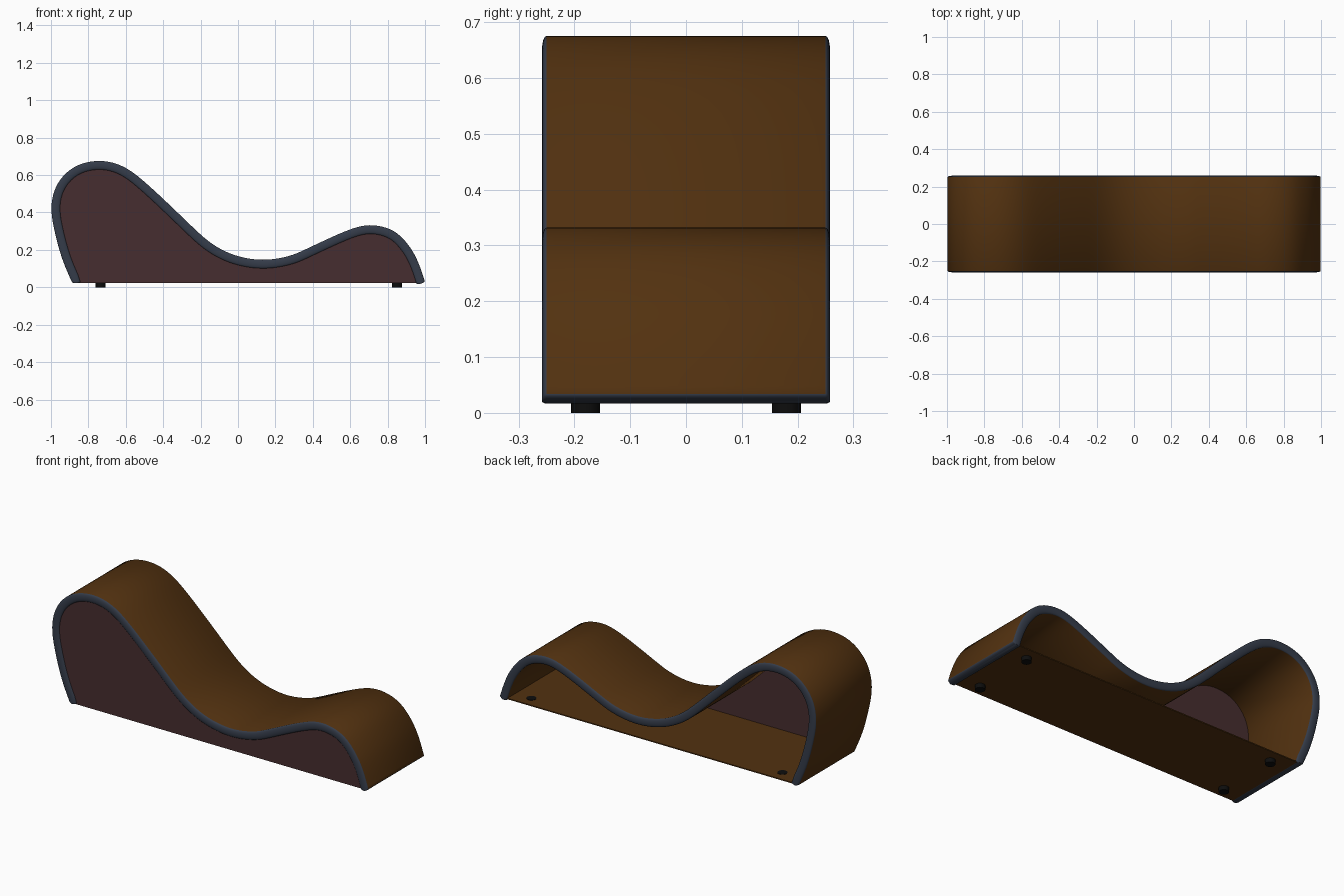
import bpy, bmesh, math
from mathutils import Vector

if "Cube" in bpy.data.objects:
    bpy.data.objects.remove(bpy.data.objects["Cube"])


def material(name, rgb):
    m = bpy.data.materials.new(name)
    m.diffuse_color = (*rgb, 1)
    m.use_nodes = True
    m.node_tree.nodes["Principled BSDF"].inputs["Base Color"].default_value = m.diffuse_color
    return m


BROWN = material("brown leather", (0.085, 0.031, 0.005))
SLATE = material("slate trim", (0.035, 0.045, 0.068))
MAROON = material("maroon panel", (0.062, 0.027, 0.029))
BLACK = material("black feet", (0.004, 0.004, 0.004))

HALF, THICK, BULGE, FLOOR = 0.25, 0.046, 0.008, 0.024

# outer silhouette of the wave, left foot to right foot (x, z)
KEYS = [(-0.889, 0.03), (-0.938, 0.145), (-0.976, 0.28), (-1.0, 0.425), (-0.968, 0.553),
        (-0.874, 0.647), (-0.74, 0.678), (-0.607, 0.645), (-0.473, 0.541), (-0.286, 0.364),
        (-0.152, 0.24), (-0.02, 0.171), (0.131, 0.145), (0.275, 0.167), (0.38, 0.212),
        (0.57, 0.299), (0.703, 0.335), (0.837, 0.302), (0.925, 0.208), (0.97, 0.118),
        (0.998, 0.034)]


def spline(keys, steps=6):
    k = [Vector(p) for p in keys]
    k = [2 * k[0] - k[1]] + k + [2 * k[-1] - k[-2]]
    out = []
    for a, b, c, d in zip(k, k[1:], k[2:], k[3:]):
        for i in range(steps):
            t = i / steps
            out.append(0.5 * (2 * b + (c - a) * t + (2 * a - 5 * b + 4 * c - d) * t * t
                              + (3 * b - a - 3 * c + d) * t ** 3))
    out.append(k[-2])
    for _ in range(6):  # relax small wobbles
        out = [out[0]] + [(p + 2 * q + r) / 4 for p, q, r in zip(out, out[1:], out[2:])] + [out[-1]]
    return out


def finish(name, bm, mats, smooth=None):
    bmesh.ops.recalc_face_normals(bm, faces=bm.faces)
    me = bpy.data.meshes.new(name)
    bm.to_mesh(me)
    bm.free()
    for m in mats:
        me.materials.append(m)
    ob = bpy.data.objects.new(name, me)
    bpy.context.collection.objects.link(ob)
    if smooth:
        bpy.context.view_layer.objects.active = ob
        ob.select_set(True)
        bpy.ops.object.shade_smooth_by_angle(angle=math.radians(smooth))
        ob.select_set(False)
    return ob


outer = spline(KEYS)
n = len(outer)
tangents = [(outer[min(i + 1, n - 1)] - outer[max(i - 1, 0)]).normalized() for i in range(n)]
tangents[0] = Vector((0, 1))  # left foot is cut level
inward = [Vector((t.y, -t.x)) for t in tangents]
middle = [p + q * THICK / 2 for p, q in zip(outer, inward)]

# stations: (centre, inward direction, thickness scale), with rounded foot ends
stations = list(zip(middle, inward, [1] * n))
angles = [math.radians(a) for a in (25, 50, 72)]
head = [(middle[0] - tangents[0] * BULGE * math.sin(a), inward[0], math.cos(a)) for a in angles]
tail = [(middle[-1] + tangents[-1] * BULGE * math.sin(a), inward[-1], math.cos(a)) for a in angles]
stations = head[::-1] + stations + tail

# cross-section: flat pad with half-ellipse sides (thickness offset, y)
ARC = 8
section = []
for side in (-1, 1):
    for i in range(ARC + 1):
        a = math.pi * i / ARC
        section.append((side * math.cos(a) * THICK / 2, side * (HALF + BULGE * math.sin(a))))

# wave shell: brown inside and out, slate round the rim
bm = bmesh.new()
rings = [[bm.verts.new((c.x + d.x * u * s, y, c.y + d.y * u * s)) for u, y in section]
         for c, d, s in stations]
m = len(section)
for i in range(len(rings) - 1):
    for j in range(m):
        k = (j + 1) % m
        f = bm.faces.new((rings[i][j], rings[i][k], rings[i + 1][k], rings[i + 1][j]))
        foot = i < 3 or i >= len(rings) - 4
        f.material_index = 0 if j in (ARC, m - 1) and not foot else 1
for ring in (rings[0], rings[-1]):
    bm.faces.new(ring).material_index = 1
finish("wave_shell", bm, [BROWN, SLATE], 40)

# front side panel, filling the shell opening
bm = bmesh.new()
edge = [p + q * THICK * 0.9 for p, q in zip(outer, inward)]
edge = [Vector((edge[0].x, FLOOR))] + edge[1:-1] + [Vector((edge[-1].x, FLOOR))]
face = bm.faces.new([bm.verts.new((p.x, -HALF, p.y)) for p in edge])
ext = bmesh.ops.extrude_face_region(bm, geom=[face], use_keep_orig=True)
bmesh.ops.translate(bm, verts=[v for v in ext["geom"] if isinstance(v, bmesh.types.BMVert)],
                    vec=(0, 0.004, 0))
bmesh.ops.triangulate(bm, faces=[f for f in bm.faces if len(f.verts) > 4])
finish("front_panel", bm, [MAROON])

# base board
bm = bmesh.new()
bmesh.ops.create_cube(bm, size=1)
x0, x1 = edge[0].x - 0.004, edge[-1].x + 0.004
for v in bm.verts:
    v.co = ((x0 + x1) / 2 + v.co.x * (x1 - x0), v.co.y * 2 * HALF, FLOOR + 0.003 + v.co.z * 0.006)
finish("base_board", bm, [BROWN])

# four round feet, poking just through the board
for xn, x in (("left", -0.735), ("right", 0.85)):
    for yn, y in (("front", -0.18), ("back", 0.18)):
        bm = bmesh.new()
        bmesh.ops.create_cone(bm, cap_ends=True, segments=24, radius1=0.026, radius2=0.026, depth=0.032)
        bmesh.ops.translate(bm, verts=bm.verts, vec=(x, y, 0.016))
        finish(f"{yn}_{xn}_foot", bm, [BLACK], 40)
